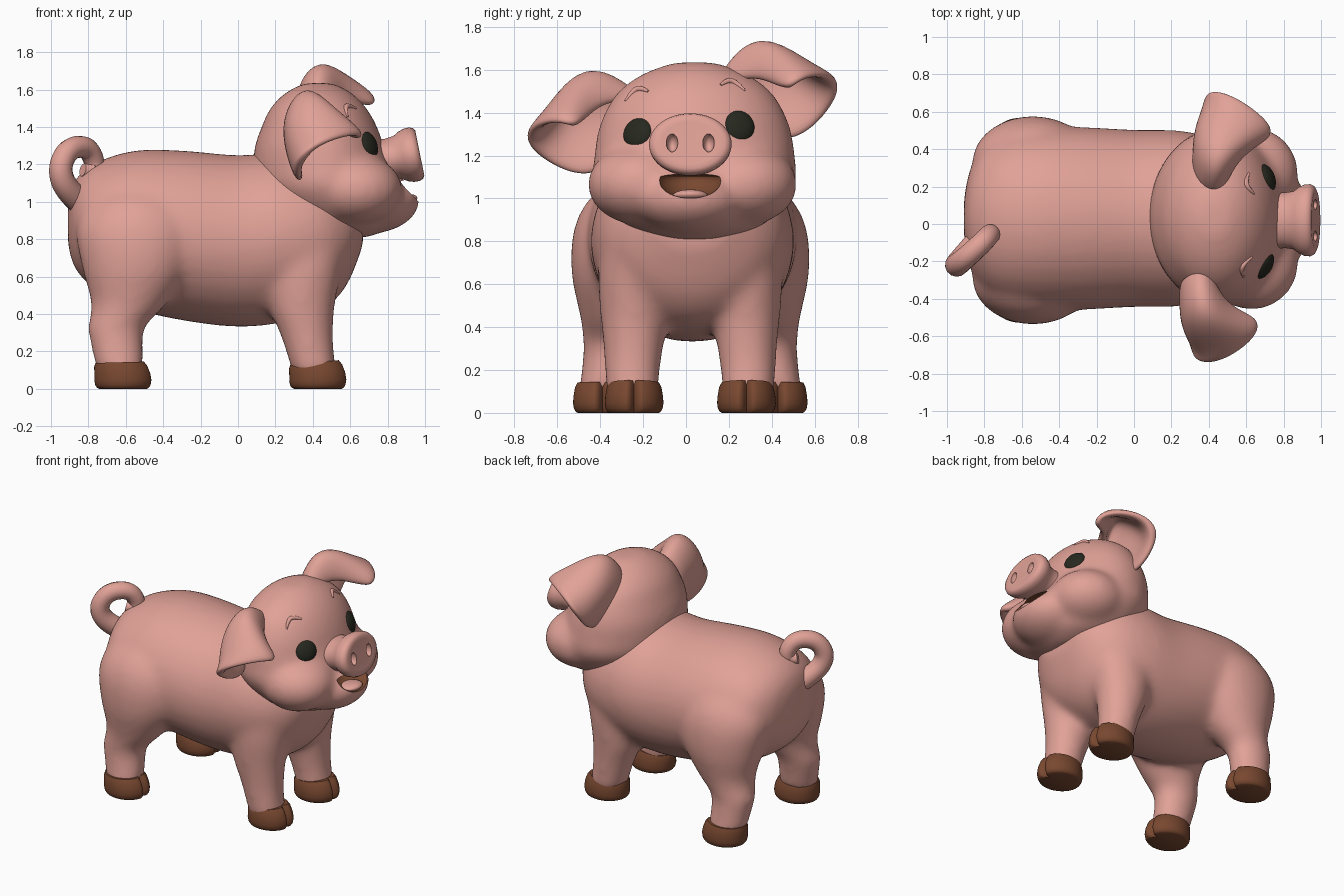
import bpy, bmesh, math
from mathutils import Vector, Matrix

cube = bpy.data.objects.get("Cube")
if cube:
    bpy.data.objects.remove(cube, do_unlink=True)

MID = 0.02          # sideways centre line of the animal
SIDES = (("left", 1), ("right", -1))


def material(name, *rgb):
    mat = bpy.data.materials.new(name)
    mat.use_nodes = True
    mat.diffuse_color = (*rgb, 1)
    mat.node_tree.nodes["Principled BSDF"].inputs["Base Color"].default_value = (*rgb, 1)
    return mat


PINK = material("pink skin", 0.75, 0.36, 0.31)
BROWN = material("hoof brown", 0.19, 0.065, 0.03)
DARK = material("eye black", 0.02, 0.022, 0.014)


def refine(rings, steps=5):
    """Pass a smooth spline through a list of ring tuples."""
    ends = [rings[0], *rings, rings[-1]]
    out = []
    for a, b, c, d in zip(ends, ends[1:], ends[2:], ends[3:]):
        for i in range(steps):
            t = i / steps
            out.append(tuple(
                q + t / 2 * (r - p + t * (2 * p - 5 * q + 4 * r - s + t * (3 * (q - r) + s - p)))
                for p, q, r, s in zip(a, b, c, d)))
    return out + [rings[-1]]


def loft(bm, rings, axis="z", sides=32, notch=0.0):
    """Skin elliptical rings; each is (position, centre a, centre b, radius a, radius b)."""
    loops = []
    for t, a, b, ra, rb in rings:
        loop = []
        for i in range(sides):
            ang = math.tau * i / sides
            off = math.atan2(math.sin(ang), math.cos(ang))
            k = 1 - notch * math.exp(-(off / 0.13) ** 2)
            p, q = a + ra * k * math.cos(ang), b + rb * k * math.sin(ang)
            loop.append(bm.verts.new((t, p, q) if axis == "x" else (p, q, t)))
        loops.append(loop)
    for low, high in zip(loops, loops[1:]):
        for i in range(sides):
            j = (i + 1) % sides
            bm.faces.new((low[i], low[j], high[j], high[i]))
    bm.faces.new(loops[0][::-1])
    bm.faces.new(loops[-1])


def blob(bm, centre, radii, yaw=0.0, pitch=0.0):
    turn = Matrix.Rotation(yaw, 4, "Z") @ Matrix.Rotation(pitch, 4, "Y")
    matrix = Matrix.Translation(centre) @ turn @ Matrix.Diagonal((*radii, 1))
    bmesh.ops.create_uvsphere(bm, u_segments=32, v_segments=20, radius=1, matrix=matrix)


def finish(bm, name, mat):
    bmesh.ops.recalc_face_normals(bm, faces=bm.faces)
    mesh = bpy.data.meshes.new(name)
    bm.to_mesh(mesh)
    bm.free()
    mesh.materials.append(mat)
    obj = bpy.data.objects.new(name, mesh)
    bpy.context.collection.objects.link(obj)
    return obj


def activate(obj):
    bpy.ops.object.select_all(action="DESELECT")
    obj.select_set(True)
    bpy.context.view_layer.objects.active = obj


def modify(obj, kind, **settings):
    activate(obj)
    mod = obj.modifiers.new(kind.title(), kind)
    for key, value in settings.items():
        setattr(mod, key, value)
    bpy.ops.object.modifier_apply(modifier=mod.name)


def smooth(obj, angle=40):
    activate(obj)
    bpy.ops.object.shade_smooth_by_angle(angle=math.radians(angle))


def sculpt(obj, voxel, rounds):
    modify(obj, "REMESH", mode="VOXEL", voxel_size=voxel)
    modify(obj, "SMOOTH", factor=0.5, iterations=rounds)


def carve(obj, cutter):
    cutter.hide_render = True
    modify(obj, "BOOLEAN", object=cutter, operation="DIFFERENCE", solver="EXACT",
           material_mode="TRANSFER")
    bpy.data.objects.remove(cutter, do_unlink=True)


def tilt(point, degrees):
    """Lean a head feature to one side about the middle of the face."""
    pivot = Vector((0, MID, 1.2))
    return pivot + Matrix.Rotation(math.radians(degrees), 3, "X") @ (Vector(point) - pivot)


def tube(name, points, radii):
    curve = bpy.data.curves.new(name, "CURVE")
    curve.dimensions = "3D"
    curve.bevel_depth = 1
    curve.bevel_resolution = 5
    curve.use_fill_caps = True
    spline = curve.splines.new("NURBS")
    spline.points.add(len(points) - 1)
    for knot, point, radius in zip(spline.points, points, radii):
        knot.co = (*point, 1)
        knot.radius = radius
    spline.use_endpoint_u = True
    spline.order_u = 3
    obj = bpy.data.objects.new(name, curve)
    bpy.context.collection.objects.link(obj)
    activate(obj)
    bpy.ops.object.convert(target="MESH")
    obj = bpy.context.object
    obj.data.materials.clear()
    obj.data.materials.append(PINK)
    smooth(obj, 60)


# Torso and four legs, fused into one soft skin
torso = [(-.91, .89, .1, .12), (-.87, .88, .28, .24), (-.76, .87, .42, .34),
         (-.55, .85, .48, .425), (-.3, .82, .49, .455), (0, .79, .475, .46),
         (.25, .81, .47, .455), (.45, .82, .42, .4), (.58, .83, .32, .28), (.67, .9, .18, .13)]
hind_leg = [(.1, -.63, .405, .13, .12), (.22, -.645, .385, .14, .12), (.33, -.65, .37, .155, .13),
            (.45, -.585, .35, .2, .165), (.65, -.545, .335, .29, .22),
            (.85, -.54, .31, .325, .235), (1, -.54, .27, .26, .2), (1.12, -.54, .23, .1, .08)]
fore_leg = [(.08, .41, .27, .12, .125), (.2, .385, .27, .13, .13), (.3, .365, .265, .145, .14),
            (.45, .34, .26, .18, .16), (.65, .34, .25, .215, .18), (.85, .36, .23, .22, .17),
            (1, .36, .2, .15, .12)]
bm = bmesh.new()
loft(bm, refine([(x, MID + .01, z, ry, rz) for x, z, ry, rz in torso]), "x")
for _, s in SIDES:
    for leg in (hind_leg, fore_leg):
        loft(bm, refine([(z, x, MID + s * y, rx, ry) for z, x, y, rx, ry in leg]))
body = finish(bm, "body_and_legs", PINK)
sculpt(body, 0.02, 28)
smooth(body, 180)

# Cloven hooves
for side, s in SIDES:
    for end, x, y, slope in (("front", .43, .262, .7), ("rear", -.612, .41, .2)):
        bm = bmesh.new()
        loft(bm, [(z, x - back, MID + s * y, .156 * k, .137 * k) for z, k, back in
                  ((0, .84, 0), (.006, .91, 0), (.02, .97, 0), (.045, 1, 0), (.08, .98, .003),
                   (.12, .93, .012), (.142, .85, .018))], sides=64, notch=0.3)
        for v in bm.verts:      # the crown slopes up towards the toe
            v.co.z *= 1 + slope * (v.co.x - x)
        smooth(finish(bm, f"{side}_{end}_hoof", BROWN), 50)

# Head: skull, cheeks and jaw, with an open mouth
skull = [(.81, .55, .15, .14), (.86, .54, .26, .29), (.95, .51, .34, .4), (1.08, .47, .38, .475),
         (1.2, .45, .37, .468), (1.3, .435, .345, .455), (1.4, .435, .31, .42),
         (1.5, .43, .258, .355), (1.58, .43, .18, .245), (1.635, .43, .08, .1)]
bm = bmesh.new()
loft(bm, refine([(z, x, MID + .02, rx, ry) for z, x, rx, ry in skull]))
for _, s in SIDES:
    blob(bm, (.63, MID + .01 + s * .24, 1.065), (.25, .25, .19))
blob(bm, (.755, MID, .985), (.22, .25, .15), pitch=-.2)
head = finish(bm, "head", PINK)
sculpt(head, 0.018, 32)
bpy.context.view_layer.update()


def on_face(point):
    """Drop a point straight back onto the face; gives the spot and its normal."""
    _, spot, normal, _ = head.ray_cast(Vector((2, point[1], point[2])), Vector((-1, 0, 0)))
    return spot, normal


# Eyes and brow ridges
for side, s in SIDES:
    spot, n = on_face(tilt((0, MID + s * .242, 1.325), 4))
    bm = bmesh.new()
    blob(bm, spot - n * .014, (.036, .075, .076), math.atan2(n.y, n.x), -math.asin(n.z))
    smooth(finish(bm, f"{side}_eye", DARK), 180)
    arch = [on_face(tilt((0, MID + s * y, z), 5))[0] for y, z in
            ((.17, 1.515), (.2, 1.535), (.24, 1.525), (.28, 1.48))]
    tube(f"{side}_brow", arch, (.006, .014, .014, .005))

# Mouth opening: flat above, bowl-shaped below
bm = bmesh.new()
blob(bm, (.94, MID, 1.1), (.16, .155, .1))
for v in bm.verts:
    v.co.z = min(v.co.z, 1.1 + (v.co.z - 1.1) * .15)
carve(head, finish(bm, "mouth_cutter", BROWN))
smooth(head, 50)

bm = bmesh.new()
blob(bm, (.88, MID, 1.01), (.08, .085, .03), pitch=-.15)
smooth(finish(bm, "tongue", PINK), 180)

# Snout with two nostrils, tipped slightly upwards
bm = bmesh.new()
loft(bm, [(x, 0, 0, r * 1.32, r) for x, r in
          ((-.3, .125), (-.17, .112), (-.12, .118), (-.09, .135), (-.06, .145), (-.03, .146),
           (-.01, .138), (0, .122), (-.002, .1))], "x", 48)
snout = finish(bm, "snout", PINK)
bm = bmesh.new()
for _, s in SIDES:
    blob(bm, (0, s * .085, 0), (.05, .027, .043))
carve(snout, finish(bm, "nostril_cutter", PINK))
snout.data.transform(Matrix.Translation((.972, MID, 1.26)) @ Matrix.Rotation(-.2, 4, "Y"))
smooth(snout, 45)

# Ears: a cupped petal whose top rolls forward; rows run from root to tip,
# each from the front rim over the ridge and back to the lower rim
petal = [((.42, .2, 1.48), (.38, .21, 1.57), (.27, .28, 1.45), (.35, .36, 1.25)),
         ((.48, .33, 1.52), (.4, .34, 1.79), (.24, .47, 1.5), (.38, .45, 1.17)),
         ((.55, .43, 1.47), (.48, .47, 1.74), (.26, .62, 1.5), (.36, .6, 1.22)),
         ((.71, .5, 1.41), (.71, .58, 1.48), (.5, .74, 1.46), (.34, .75, 1.37))]
for side, s in SIDES:
    bm = bmesh.new()
    grid = [[bm.verts.new(tilt((x + s * .035, MID + s * y, z), 10)) for x, y, z in row]
            for row in petal]
    for low, high in zip(grid, grid[1:]):
        for i in range(len(low) - 1):
            bm.faces.new((low[i], low[i + 1], high[i + 1], high[i]))
    ear = finish(bm, f"{side}_ear", PINK)
    modify(ear, "SUBSURF", levels=1)
    modify(ear, "SOLIDIFY", thickness=.055, offset=0)
    modify(ear, "SUBSURF", levels=2)
    smooth(ear, 180)

# Curly tail
tube("tail", [(-.82, -.08, .98), (-.91, -.18, 1.05), (-.96, -.23, 1.17), (-.91, -.19, 1.285),
              (-.81, -.1, 1.3), (-.765, -.05, 1.22), (-.775, -.06, 1.155), (-.83, -.09, 1.17)],
     (.07, .067, .063, .06, .058, .055, .052, .035))
